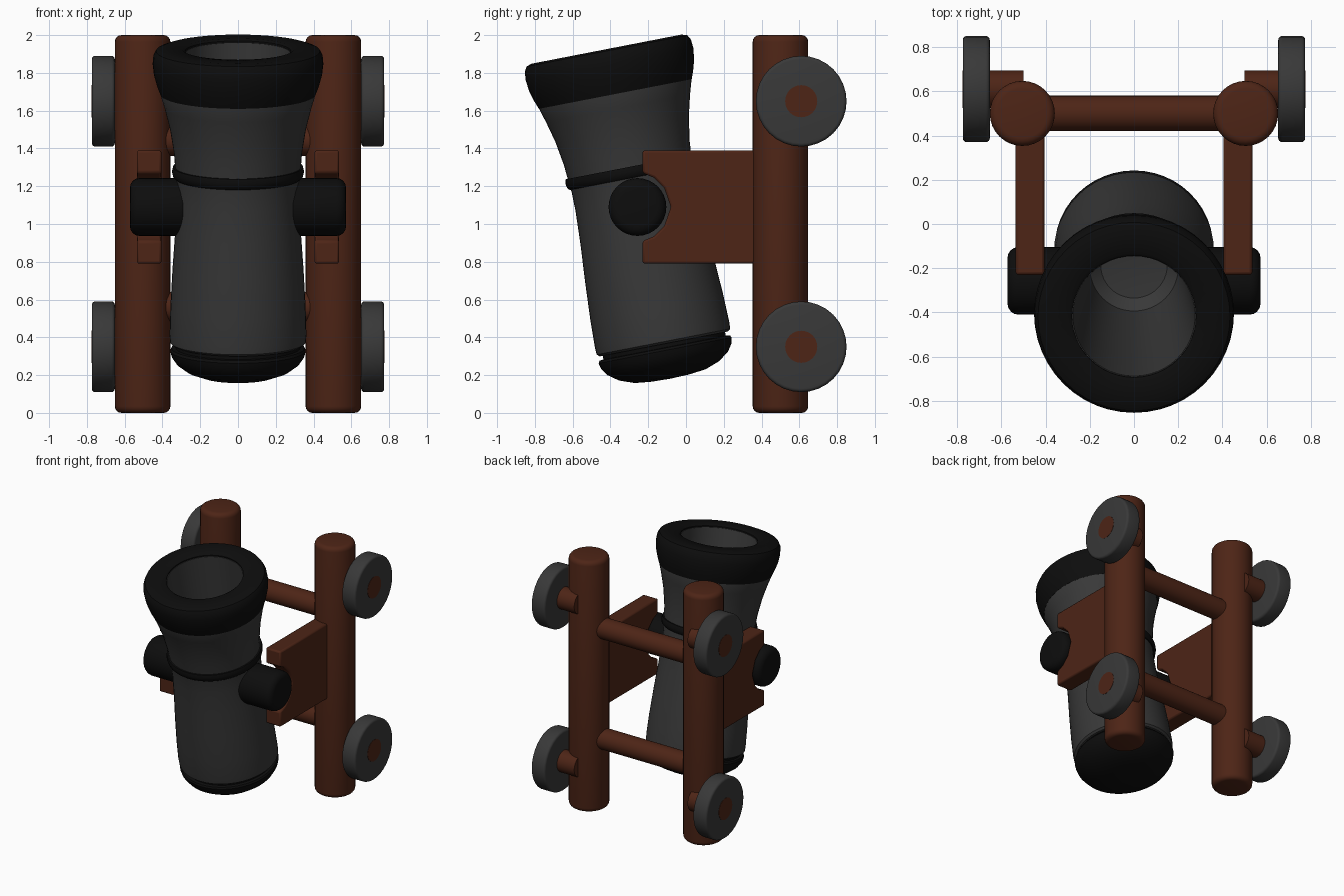
import bpy, bmesh, math
from mathutils import Matrix, Vector

if "Cube" in bpy.data.objects:
    bpy.data.objects.remove(bpy.data.objects["Cube"])


def material(name, rgb):
    m = bpy.data.materials.new(name)
    m.diffuse_color = (*rgb, 1)
    m.use_nodes = True
    m.node_tree.nodes["Principled BSDF"].inputs["Base Color"].default_value = m.diffuse_color
    return m


WOOD = material("wood", (0.075, 0.018, 0.008))
IRON = material("iron", (0.04, 0.04, 0.04))
BLACK = material("black_iron", (0.004, 0.004, 0.004))


def finish(name, bm, mat, mirror=False, bevel=0):
    bmesh.ops.recalc_face_normals(bm, faces=bm.faces)
    me = bpy.data.meshes.new(name)
    bm.to_mesh(me)
    bm.free()
    me.materials.append(mat)
    ob = bpy.data.objects.new(name, me)
    bpy.context.collection.objects.link(ob)
    bpy.ops.object.select_all(action='DESELECT')
    ob.select_set(True)
    bpy.context.view_layer.objects.active = ob
    bpy.ops.object.shade_smooth_by_angle(angle=math.radians(35))
    if bevel:
        b = ob.modifiers.new("bevel", 'BEVEL')
        b.width, b.segments = bevel, 2
    if mirror:
        ob.modifiers.new("mirror", 'MIRROR')
    return ob


def lathe(name, profile, matrix, mat, closed=False, mirror=False, steps=48):
    """Revolve (radius, height) points about local z, then place with matrix."""
    bm = bmesh.new()
    vs = [bm.verts.new((r, 0, h)) for r, h in profile]
    es = [bm.edges.new(p) for p in zip(vs, vs[1:])]
    if closed:
        es.append(bm.edges.new((vs[-1], vs[0])))
    bmesh.ops.spin(bm, geom=vs + es, cent=(0, 0, 0), axis=(0, 0, 1),
                   angle=math.tau, steps=steps)
    bmesh.ops.remove_doubles(bm, verts=bm.verts, dist=0.0005)
    bm.transform(matrix)
    return finish(name, bm, mat, mirror)


def rod(name, r, a, b, matrix, mat, round_off=0.0, mirror=True, steps=32):
    """Cylinder from height a to b with rounded rims."""
    arc = [math.radians(x) for x in (0, 22.5, 45, 67.5, 90)] if round_off else [0]
    k = round_off
    top = [(r - k + k * math.cos(t), b - k + k * math.sin(t)) for t in arc]
    low = [(p, a + b - h) for p, h in reversed(top)]
    return lathe(name, [(0, a)] + low + top + [(0, b)], matrix, mat,
                 mirror=mirror, steps=steps)


ALONG_X = Matrix.Rotation(math.pi / 2, 4, 'Y')


def at(x, y, z):
    return Matrix.Translation((x, y, z))


# Frame: two side rails and two crossbars
rod("side_rail", 0.147, 0, 2, at(0.505, 0.5, 0), WOOD, 0.035)
for label, z in (("lower", 0.56), ("upper", 1.44)):
    rod(label + "_crossbar", 0.08, -0.5, 0.5, at(0, 0.5, z) @ ALONG_X, WOOD, mirror=False)

# Wheels with axle stubs
for label, z in (("lower", 0.35), ("upper", 1.65)):
    m = at(0, 0.61, z) @ ALONG_X
    rod(label + "_wheel", 0.24, 0.652, 0.774, m, IRON, 0.018)
    rod(label + "_axle", 0.085, 0.5, 0.776, m, WOOD)

# Cradle plates with a rounded notch for the trunnions
notch = [(-0.23, 0.91), (-0.17, 0.935), (-0.115, 0.99), (-0.08, 1.09),
         (-0.115, 1.19), (-0.17, 1.245), (-0.23, 1.27)]
outline = [(0.45, 0.79), (-0.23, 0.79)] + notch + [(-0.23, 1.39), (0.45, 1.39)]
bm = bmesh.new()
face = bm.faces.new([bm.verts.new((0.405, y, z)) for y, z in outline])
out = bmesh.ops.extrude_face_region(bm, geom=[face])["geom"]
bmesh.ops.translate(bm, vec=(0.13, 0, 0),
                    verts=[v for v in out if isinstance(v, bmesh.types.BMVert)])
finish("cradle_plate", bm, WOOD, mirror=True, bevel=0.012)

# Trunnions
rod("trunnion", 0.153, 0.255, 0.572, at(0, -0.257, 1.09) @ ALONG_X, BLACK, 0.05)

# Barrel, tilted forward, hollow with a tapering bore
TILT = at(0, -0.117, 0.365) @ Matrix.Rotation(math.radians(11), 4, 'X')
lathe("barrel", [
    (0, 0), (0.345, 0), (0.36, 0.012), (0.362, 0.05), (0.358, 0.2), (0.347, 0.4),
    (0.333, 0.6), (0.325, 0.78), (0.326, 0.88), (0.332, 0.94), (0.339, 1.03),
    (0.36, 1.16), (0.388, 1.27), (0.412, 1.35), (0.41, 1.5), (0.4, 1.57),
    (0.276, 1.57), (0.255, 1.2), (0.23, 0.8), (0.2, 0.42), (0.15, 0.37), (0, 0.35)],
    TILT, IRON)
lathe("barrel_band", [(0.31, 0.895), (0.334, 0.895), (0.344, 0.905), (0.35, 0.93),
                      (0.344, 0.955), (0.31, 0.955)], TILT, BLACK, closed=True)
lathe("muzzle_ring", [
    (0.38, 1.348), (0.412, 1.348), (0.428, 1.39), (0.445, 1.45), (0.452, 1.51),
    (0.448, 1.555), (0.434, 1.58), (0.405, 1.59), (0.295, 1.59), (0.28, 1.58),
    (0.28, 1.5), (0.38, 1.5)], TILT, BLACK, closed=True)
lathe("breech_cap", [
    (0, 0.005), (0.33, 0.005), (0.33, -0.02), (0.352, -0.022), (0.359, -0.035),
    (0.352, -0.065), (0.325, -0.105), (0.27, -0.145), (0.19, -0.174), (0.1, -0.184),
    (0, -0.187)], TILT, BLACK)
